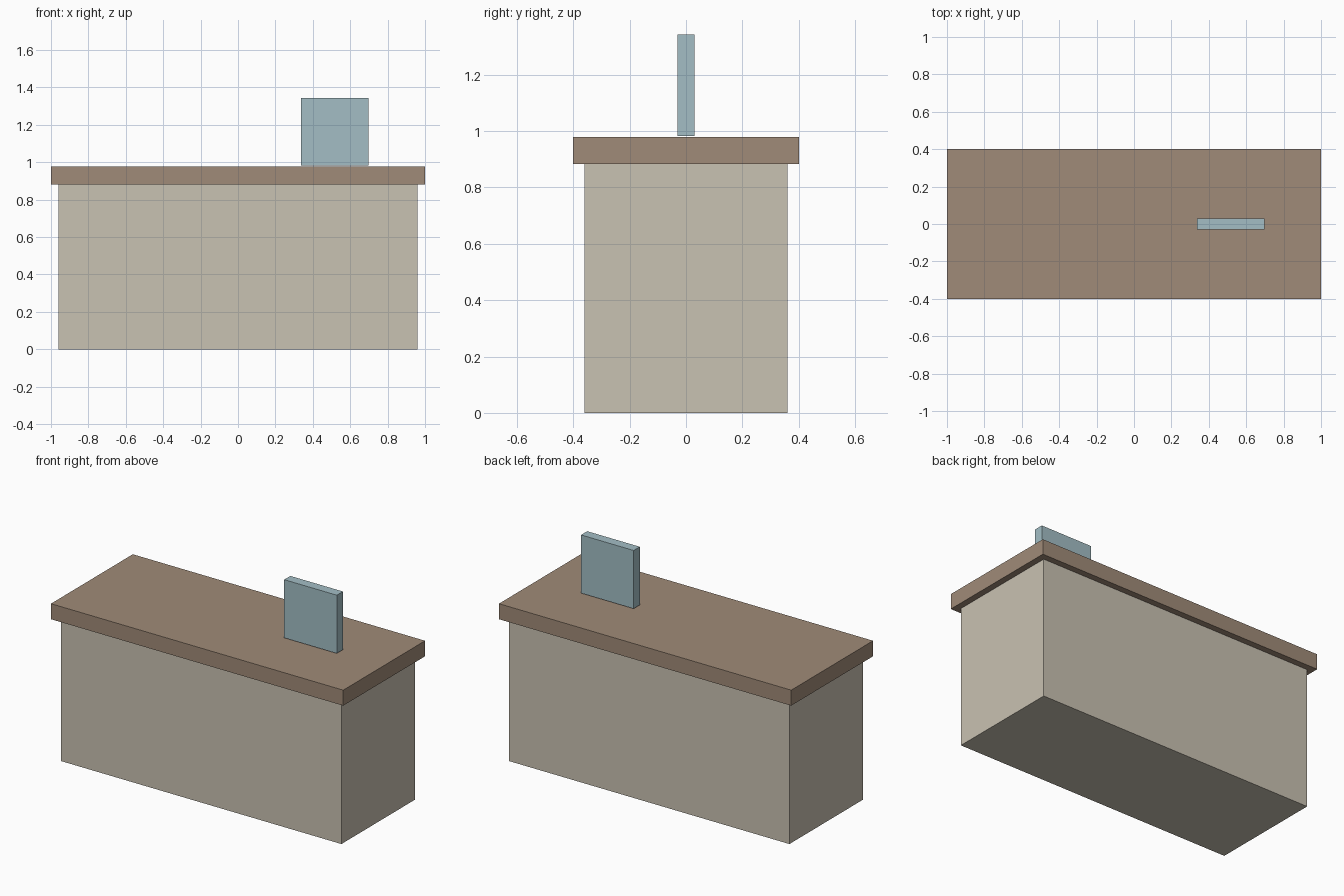
import bpy

default = bpy.data.objects.get("Cube")
if default:
    bpy.data.objects.remove(default, do_unlink=True)


def material(name, colour):
    mat = bpy.data.materials.new(name)
    mat.use_nodes = True
    mat.diffuse_color = (*colour, 1)
    mat.node_tree.nodes["Principled BSDF"].inputs["Base Color"].default_value = (*colour, 1)
    return mat


def box(name, size, x, bottom, mat):
    """Box standing on the given height, centred on y = 0."""
    bpy.ops.mesh.primitive_cube_add(size=1, location=(x, 0, bottom + size[2] / 2))
    obj = bpy.context.object
    obj.name = name
    obj.scale = size
    bpy.ops.object.transform_apply(location=False, rotation=False, scale=True)
    obj.data.materials.append(mat)
    return obj


beige = material("beige_paint", (0.584, 0.539, 0.445))
brown = material("brown_wood", (0.352, 0.258, 0.188))
blue = material("pale_blue_glass", (0.366, 0.515, 0.558))

# Counter: solid base with an overhanging top
box("counter_base", (1.92, 0.72, 0.882), 0, 0, beige)
box("counter_top", (2.0, 0.8, 0.096), 0, 0.882, brown)

# Upright screen resting just above the top
box("screen_panel", (0.36, 0.06, 0.36), 0.517, 0.983, blue)
